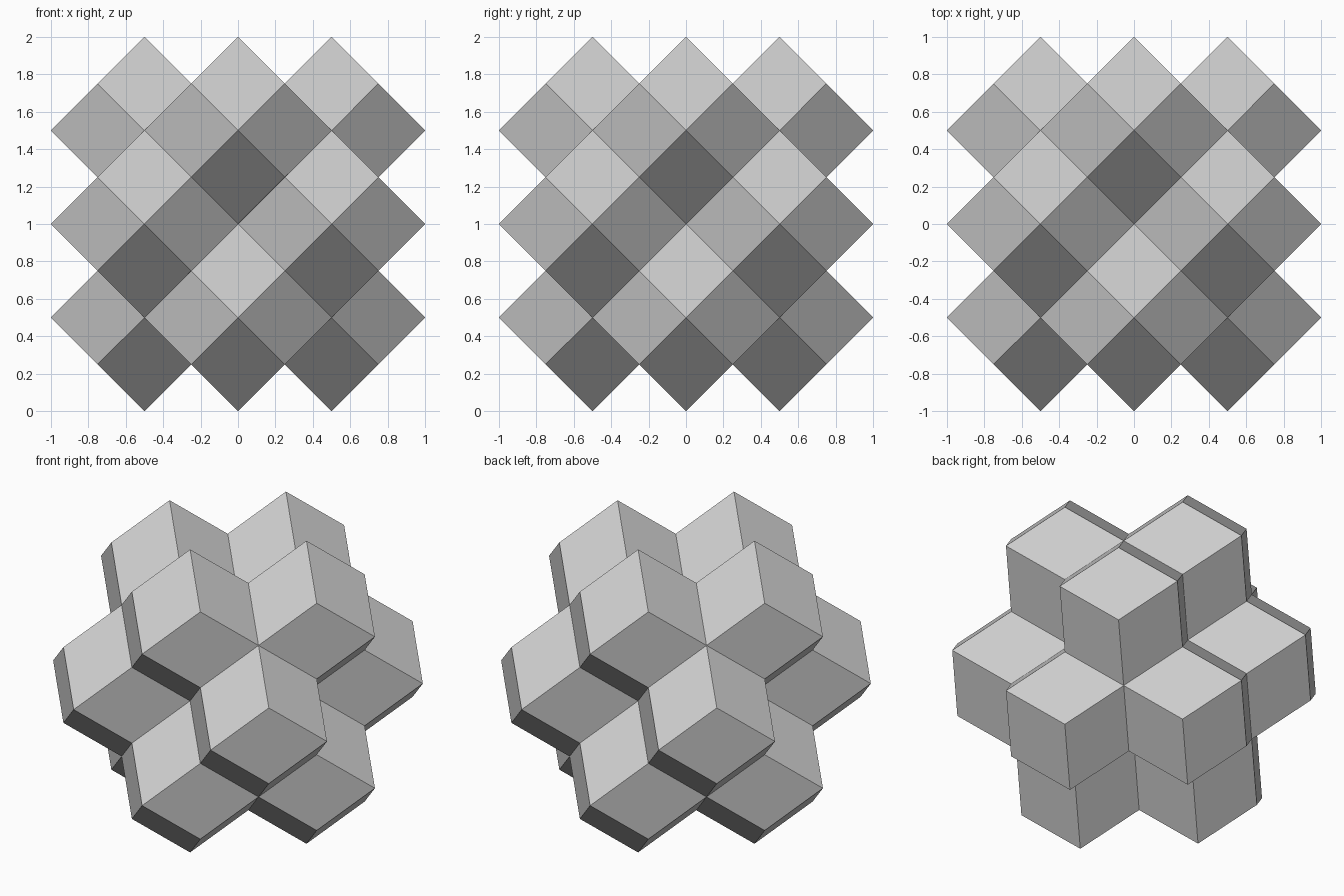
import bpy, bmesh, math
from itertools import product

if "Cube" in bpy.data.objects:
    bpy.data.objects.remove(bpy.data.objects["Cube"])

R = 0.5  # half width of one cell

# One rhombic dodecahedron: hull of cube corners and axis tips, coplanar triangles merged
bm = bmesh.new()
for c in product((-R / 2, R / 2), repeat=3):
    bm.verts.new(c)
for axis, tip in product(range(3), (-R, R)):
    co = [0, 0, 0]
    co[axis] = tip
    bm.verts.new(co)
bmesh.ops.convex_hull(bm, input=bm.verts[:])
bmesh.ops.dissolve_limit(bm, angle_limit=math.radians(5),
                         verts=bm.verts[:], edges=bm.edges[:])
bmesh.ops.recalc_face_normals(bm, faces=bm.faces[:])
mesh = bpy.data.meshes.new("rhombic_cell")
bm.to_mesh(mesh)
bm.free()


def add_cell(name, x, y, z):
    ob = bpy.data.objects.new(name, mesh)
    ob.location = (x, y, z + 1)
    bpy.context.collection.objects.link(ob)


# Core cell, then the twelve neighbours touching each of its faces
add_cell("core_cell", 0, 0, 0)
for i, j, k in product((-1, 0, 1), repeat=3):
    if abs(i) + abs(j) + abs(k) == 2:
        layer = {-1: "lower", 0: "middle", 1: "upper"}[k]
        add_cell(layer + "_cell", i * R, j * R, k * R)
